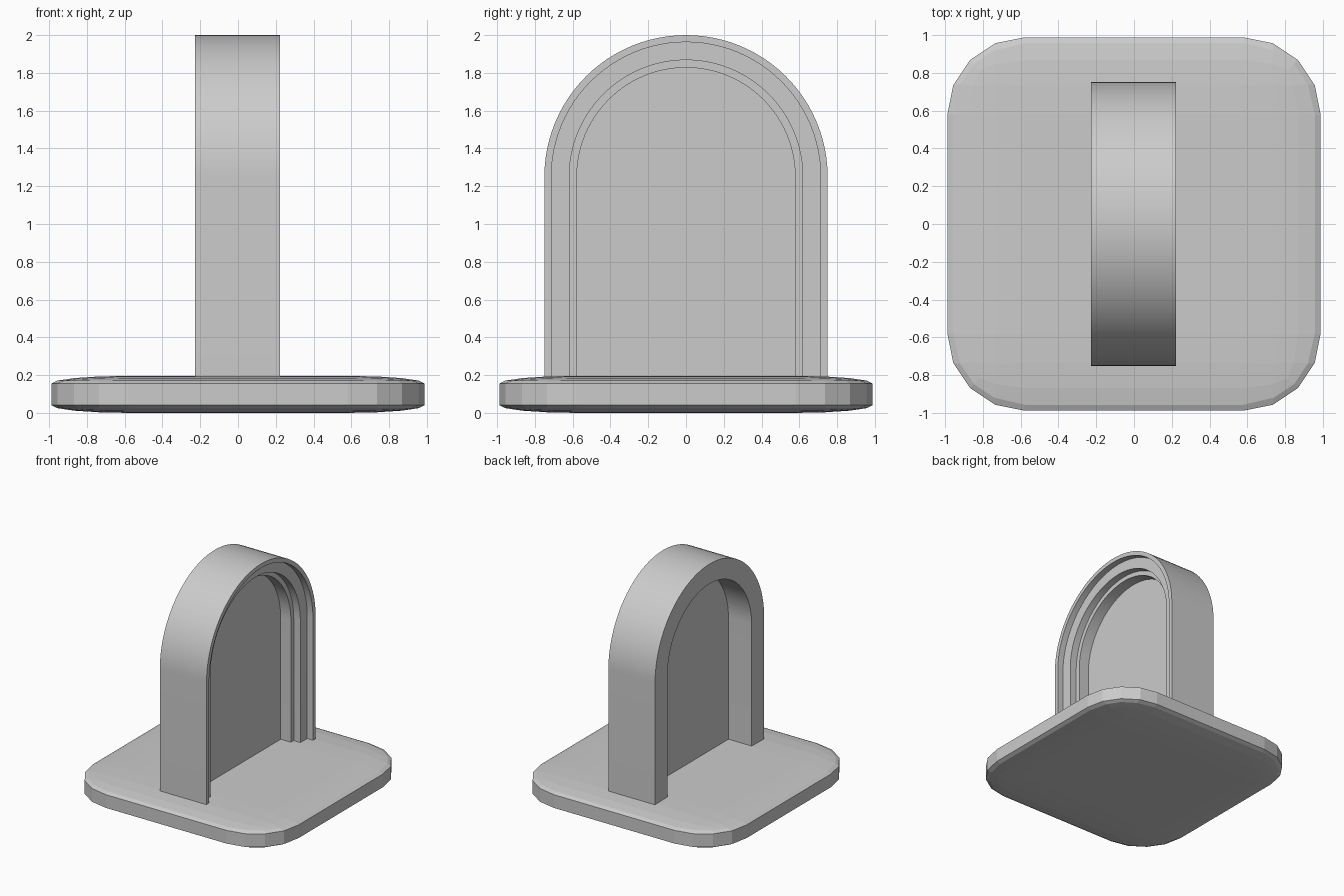
import bpy, bmesh, math

if "Cube" in bpy.data.objects:
    bpy.data.objects.remove(bpy.data.objects["Cube"])

BASE_H = 0.196   # slab thickness
FOOT = 0.185     # arch legs sink slightly into the slab
SPRING = 1.25    # height where the legs turn into the arch
SEGS = 48


def finish(bm, name, smooth=False):
    bmesh.ops.recalc_face_normals(bm, faces=bm.faces[:])
    mesh = bpy.data.meshes.new(name)
    bm.to_mesh(mesh)
    bm.free()
    obj = bpy.data.objects.new(name, mesh)
    bpy.context.collection.objects.link(obj)
    if smooth:
        bpy.ops.object.select_all(action='DESELECT')
        obj.select_set(True)
        bpy.context.view_layer.objects.active = obj
        bpy.ops.object.shade_smooth_by_angle(angle=math.radians(30))
    return obj


def arch_path(r):
    """Leg, half circle, leg as (y, z) points."""
    pts = [(r, FOOT)]
    for i in range(SEGS + 1):
        a = math.pi * i / SEGS
        pts.append((r * math.cos(a), SPRING + r * math.sin(a)))
    return pts + [(-r, FOOT)]


# Base: cube bevelled before being squashed, so the rounding flattens with it
bm = bmesh.new()
bmesh.ops.create_cube(bm, size=1)
bmesh.ops.bevel(bm, geom=bm.edges[:], offset=0.207, segments=4,
                profile=0.5, affect='EDGES')
bmesh.ops.scale(bm, vec=(1.975, 1.975, BASE_H), verts=bm.verts[:])
bmesh.ops.translate(bm, vec=(0, 0, BASE_H / 2), verts=bm.verts[:])
finish(bm, "base_slab")

# Arch frame: stepped cross-section (x, radius) swept along the arch
profile = [(-0.227, 0.75), (0.222, 0.75), (0.222, 0.713), (0.167, 0.713),
           (0.167, 0.618), (0.104, 0.618), (0.104, 0.578), (-0.227, 0.578)]
bm = bmesh.new()
rails = [[bm.verts.new((x, y, z)) for y, z in arch_path(r)] for x, r in profile]
n = len(rails)
for i in range(n):
    a, b = rails[i], rails[(i + 1) % n]
    for j in range(len(a) - 1):
        bm.faces.new((a[j], a[j + 1], b[j + 1], b[j]))
for end in (0, -1):
    bm.faces.new([rail[end] for rail in rails])
finish(bm, "arch_frame", smooth=True)

# Thin panel closing the middle of the arch
bm = bmesh.new()
front, back = ([bm.verts.new((x, y, z)) for y, z in arch_path(0.58)]
               for x in (0.006, -0.004))
bm.faces.new(front)
bm.faces.new(back[::-1])
for i in range(len(front)):
    k = (i + 1) % len(front)
    bm.faces.new((front[i], back[i], back[k], front[k]))
finish(bm, "arch_panel", smooth=True)
